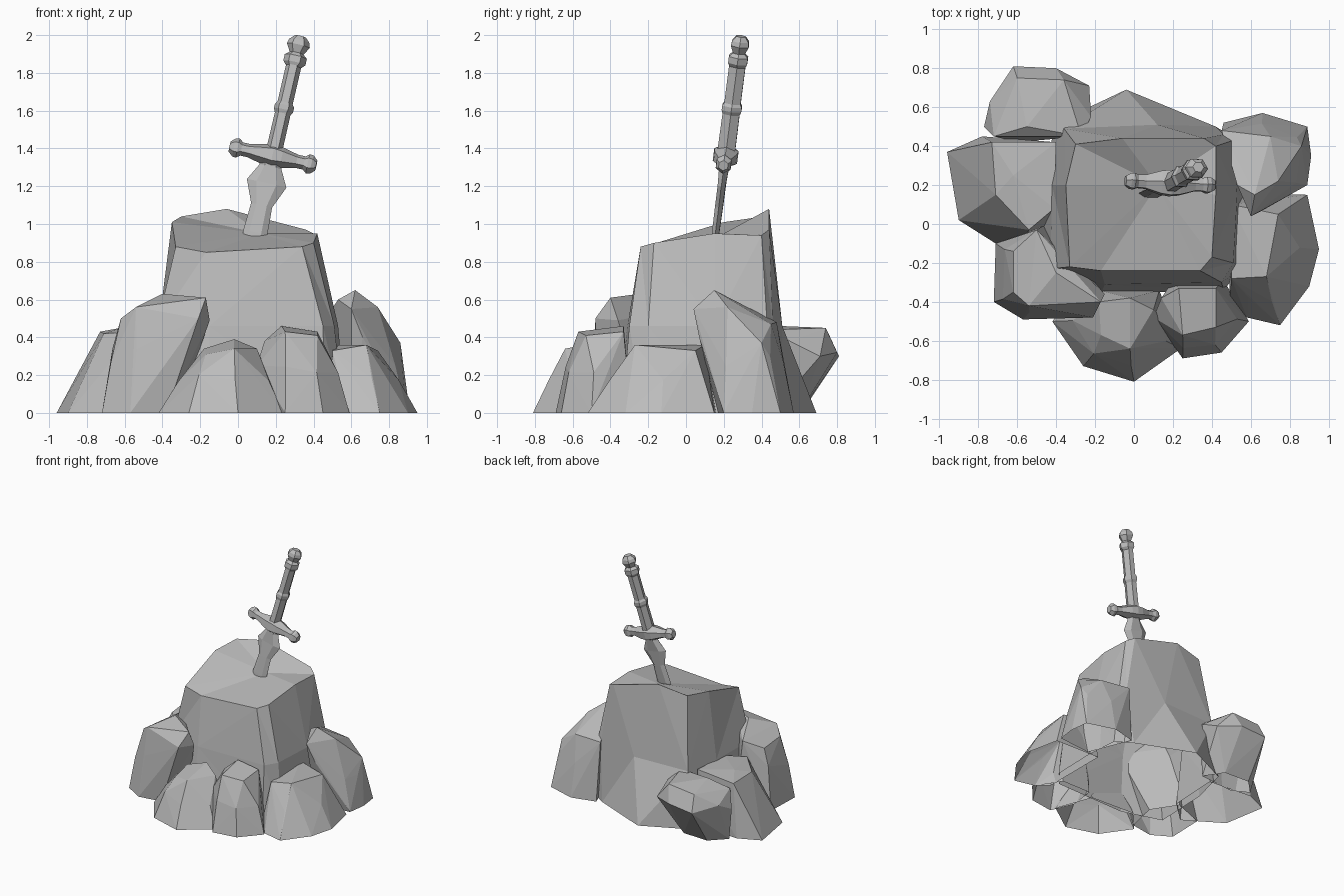
import bpy, bmesh, math, random
from mathutils import Vector, Matrix

random.seed(4)
cube = bpy.data.objects.get("Cube")
if cube:
    bpy.data.objects.remove(cube)

stone = bpy.data.materials.new("stone grey")
stone.use_nodes = True
grey = (0.5, 0.5, 0.5, 1)
stone.diffuse_color = grey
stone.node_tree.nodes["Principled BSDF"].inputs["Base Color"].default_value = grey


def finish(name, bm, matrix=None):
    bmesh.ops.recalc_face_normals(bm, faces=bm.faces)
    mesh = bpy.data.meshes.new(name)
    bm.to_mesh(mesh)
    bm.free()
    mesh.materials.append(stone)
    obj = bpy.data.objects.new(name, mesh)
    if matrix:
        obj.matrix_world = matrix
    bpy.context.collection.objects.link(obj)


def bridge(bm, rings):
    """Join consecutive rings of vertices with quads."""
    for low, high in zip(rings, rings[1:]):
        n = len(low)
        for i in range(n):
            j = (i + 1) % n
            bm.faces.new((low[i], low[j], high[j], high[i]))


def rock(name, foot, crown, inset=0.3, lift=0.57):
    """Chiselled rock: hull of a ground outline, a shoulder and a crown, open below."""
    bm = bmesh.new()
    centre = sum((Vector(c) for c in crown), Vector()) / len(crown)
    for x, y in foot:
        base = Vector((x, y, 0))
        shoulder = base.lerp(centre, inset + random.uniform(-0.05, 0.04))
        shoulder.z = centre.z * (lift + random.uniform(-0.1, 0.08))
        bm.verts.new(base)
        bm.verts.new(shoulder)
    for c in crown:
        bm.verts.new(c)
    hull = bmesh.ops.convex_hull(bm, input=bm.verts)
    loose = {v for v in hull["geom_interior"] + hull["geom_unused"]
             if isinstance(v, bmesh.types.BMVert)}
    bmesh.ops.delete(bm, geom=list(loose), context='VERTS')
    under = [f for f in bm.faces if all(v.co.z < 0.001 for v in f.verts)]
    bmesh.ops.delete(bm, geom=under, context='FACES_ONLY')
    finish(name, bm)


def turned(name, profile, sides, matrix):
    """Faceted part along local z; profile rows are (z, half width, half depth)."""
    bm = bmesh.new()
    rings = []
    for z, w, d in profile:
        angles = [math.tau * i / sides for i in range(sides)]
        rings.append([bm.verts.new((w * math.cos(a), d * math.sin(a), z)) for a in angles])
    bridge(bm, rings)
    for ring in (rings[0], rings[-1]):
        bm.faces.new(ring)
    finish(name, bm, matrix)


# Central boulder: foot, waist and uneven top edge, closed by a fan to a hollow
foot = [(-.5, -.26), (-.17, -.36), (.46, -.34), (.56, -.22), (.57, .15), (.55, .42),
        (.42, .5), (-.04, .69), (-.4, .52), (-.48, .2)]
waist = [(-.43, -.23), (-.15, -.31), (.45, -.3), (.51, -.2), (.53, .15), (.51, .43),
         (.46, .46), (.12, .51), (-.36, .49), (-.42, .2)]
top = [(-.33, -.22, .88), (-.17, -.24, .85), (.34, -.24, .88), (.4, -.17, .9),
       (.42, .15, .95), (.42, .4, .94), (.36, .44, .97), (-.06, .44, 1.08),
       (-.3, .41, 1.04), (-.35, .2, 1.01)]
bm = bmesh.new()
rings = [[bm.verts.new((x, y, 0)) for x, y in foot],
         [bm.verts.new((x, y, .46)) for x, y in waist],
         [bm.verts.new(p) for p in top]]
bridge(bm, rings)
hollow = bm.verts.new((.12, .2, .95))
for a, b in zip(rings[-1], rings[-1][1:] + rings[-1][:1]):
    bm.faces.new((a, b, hollow))
bmesh.ops.triangulate(bm, faces=bm.faces)
finish("boulder", bm)

# Rocks piled around the boulder
rock("right_side_rock",
     [(-.96, .37), (-.9, .02), (-.6, -.17), (-.42, 0), (-.4, .42), (-.78, .45)],
     [(-.73, .42, .43), (-.71, .15, .42), (-.54, -.03, .43), (-.62, .25, .45),
      (-.4, .42, .46), (-.41, .08, .45)], 0.4)
rock("front_right_rock",
     [(-.72, -.4), (-.71, -.1), (-.45, 0), (-.32, -.2), (-.38, -.46), (-.57, -.49)],
     [(-.17, -.4, .61), (-.4, -.25, .63), (-.5, -.03, .55), (-.62, -.14, .48),
      (-.62, -.35, .5), (-.54, -.42, .56), (-.21, -.48, .5), (-.15, -.36, .49)], 0.18)
rock("front_rock",
     [(-.42, -.5), (-.26, -.73), (0, -.81), (.24, -.64), (.13, -.34), (-.26, -.32)],
     [(-.02, -.38, .39), (-.18, -.4, .34), (.1, -.44, .34), (-.02, -.64, .34),
      (-.17, -.57, .31)], 0.26)
rock("front_left_rock",
     [(.17, -.5), (.25, -.69), (.45, -.66), (.59, -.5), (.46, -.29), (.2, -.29)],
     [(.23, -.33, .46), (.42, -.33, .43), (.14, -.38, .38), (.25, -.57, .43),
      (.42, -.53, .41), (.1, -.48, .25)], 0.18)
rock("left_side_rock",
     [(.49, -.4), (.58, -.48), (.75, -.52), (.9, -.32), (.95, -.13), (.89, .15), (.49, .16)],
     [(.5, -.28, .33), (.68, -.27, .36), (.74, .05, .33), (.5, .1, .36)])
rock("back_left_rock",
     [(.6, .17), (.89, .2), (.91, .35), (.89, .5), (.66, .57), (.46, .52)],
     [(.62, .15, .65), (.53, .2, .6), (.6, .04, .55), (.74, .22, .56), (.45, .48, .48),
      (.7, .45, .47), (.86, .4, .37), (.66, .07, .4)], 0.2)

# Rear rock leans outward, its underside tucked in
rock("back_right_rock", [(-.74, .49), (-.62, .61), (-.4, .6), (-.3, .45), (-.6, .42)],
     [(-.62, .81, .3), (-.4, .8, .32), (-.23, .71, .3), (-.22, .55, .38), (-.27, .45, .44),
      (-.72, .45, .4), (-.77, .5, .26), (-.74, .63, .33), (-.6, .75, .43), (-.36, .74, .45),
      (-.55, .5, .46), (-.52, .7, .17)])

# Sword frame: z runs up the grip, x runs along the guard
up = Vector((.23, .13, 1)).normalized()
across = Vector((.38, -.02, -.08))
across = (across - up * across.dot(up)).normalized()
side = up.cross(across)
frame = Matrix((across, side, up)).transposed().to_4x4()
frame.translation = (.185, .21, 1.36)

turned("blade", [(-.46, .062, .02), (-.42, .065, .022), (-.27, .057, .024), (-.15, .107, .024),
                 (-.06, .06, .03), (0, .06, .035)], 6, frame)
turned("grip", [(0, .043, .054), (.23, .042, .052), (.25, .052, .06), (.275, .052, .06),
                (.29, .041, .05), (.5, .041, .05)], 6, frame)
turned("collar", [(.49, .042, .048), (.51, .06, .058), (.545, .06, .058), (.565, .035, .035)],
       6, frame)
turned("pommel", [(.55, .03, .03), (.605, .062, .055), (.63, .055, .05), (.655, .03, .028)], 6, frame)

# Guard: tapering arms with knobbed ends, a thicker block at the middle
arm = [(0, .065, .075), (.05, .055, .068), (.13, .036, .04), (.17, .036, .038),
       (.19, .052, .046), (.21, .05, .044), (.235, .028, .028)]
profile = [(-z, w, d) for z, w, d in reversed(arm[1:])] + arm
turned("guard", profile, 6, frame @ Matrix.Rotation(math.pi / 2, 4, 'Y'))
